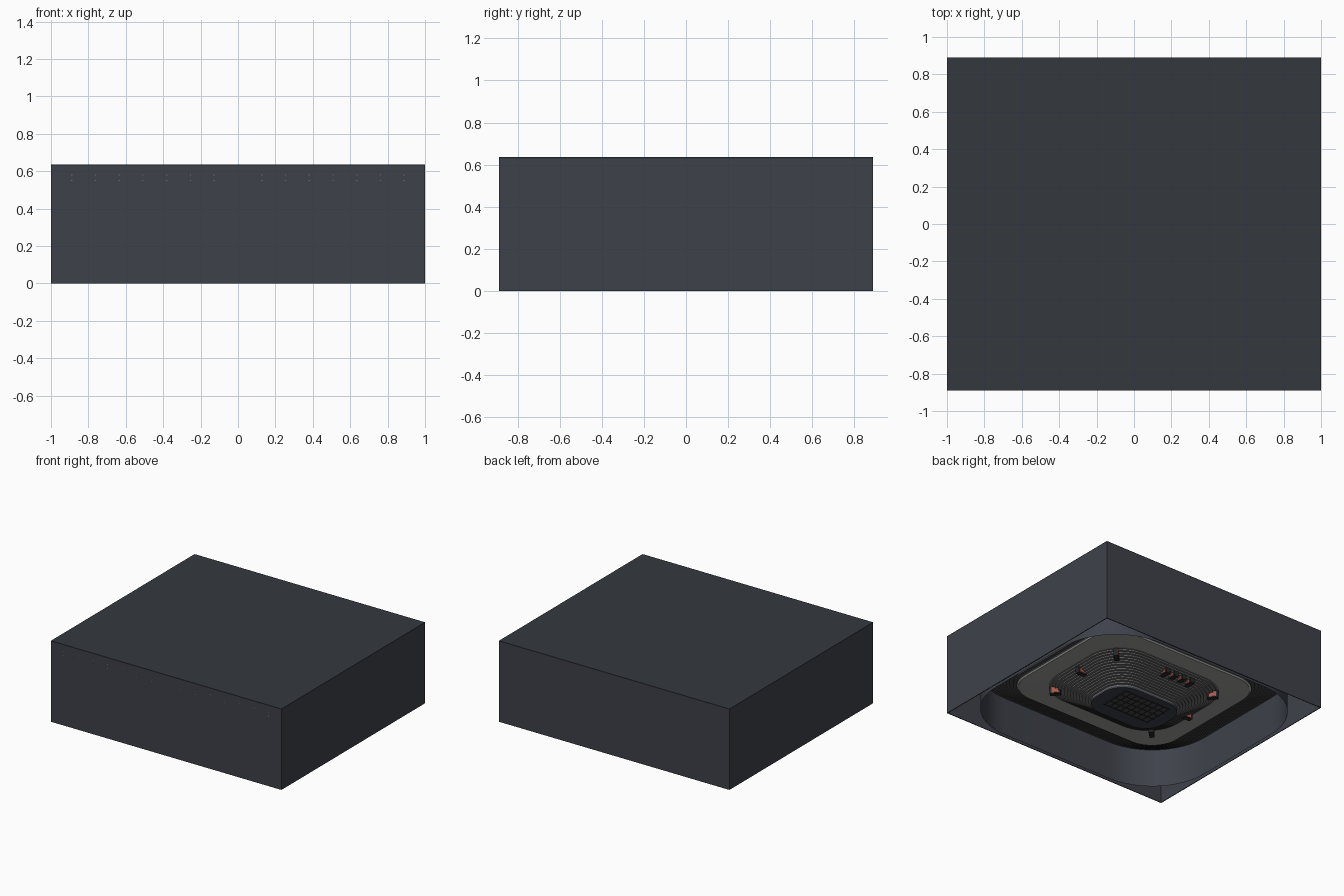
import bpy, bmesh, math
from mathutils import Matrix

if "Cube" in bpy.data.objects:
    bpy.data.objects.remove(bpy.data.objects["Cube"])


def mat(name, r, g, b):
    m = bpy.data.materials.new(name)
    m.diffuse_color = (r, g, b, 1)
    m.use_nodes = True
    m.node_tree.nodes["Principled BSDF"].inputs["Base Color"].default_value = m.diffuse_color
    return m


WALL = mat("wall_grey", 0.048, 0.053, 0.068)
ROOF = mat("roof_grey", 0.034, 0.039, 0.047)
STAND = mat("stand_dark", 0.06, 0.062, 0.066)
SEAT = mat("seat_grey", 0.16, 0.16, 0.16)
CONC = mat("concourse_grey", 0.34, 0.34, 0.33)
DARK = mat("black_trim", 0.02, 0.02, 0.022)
RED = mat("portal_red", 0.40, 0.10, 0.07)
PALE = mat("pale_panel", 0.4, 0.4, 0.42)

# plan outlines: half length, half width, corner radius
HALL = (0.97, 0.86, 0.48)
TIER = (0.71, 0.60, 0.22)
BOWL = (0.56, 0.46, 0.28)
FLOOR = (0.31, 0.21, 0.16)


def mix(p, q, t):
    return tuple(u + (v - u) * t for u, v in zip(p, q))


def finish(bm, name, material):
    me = bpy.data.meshes.new(name)
    bm.to_mesh(me)
    bm.free()
    ob = bpy.data.objects.new(name, me)
    bpy.context.collection.objects.link(ob)
    me.materials.append(material)
    return ob


def boxes(name, items, material):
    """items: (centre, size, rotation about z)"""
    bm = bmesh.new()
    for c, s, rot in items:
        m = Matrix.Translation(c) @ Matrix.Rotation(rot, 4, 'Z') @ Matrix.Diagonal((*s, 1))
        bmesh.ops.create_cube(bm, size=1, matrix=m)
    return finish(bm, name, material)


def outline(plan, n=12):
    """Points of a rounded rectangle."""
    a, b, r = plan
    pts = []
    for q, (sx, sy) in enumerate([(1, 1), (-1, 1), (-1, -1), (1, -1)]):
        for i in range(n + 1):
            t = math.pi / 2 * (q + i / n)
            pts.append((sx * (a - r) + r * math.cos(t), sy * (b - r) + r * math.sin(t)))
    return pts


def ring(name, profile, material, cap=False):
    """Join a list of (plan, height) loops."""
    bm = bmesh.new()
    loops = [[bm.verts.new((x, y, z)) for x, y in outline(p)] for p, z in profile]
    for p, q in zip(loops, loops[1:]):
        for i in range(len(p)):
            j = (i + 1) % len(p)
            bm.faces.new((p[i], p[j], q[j], q[i]))
    if cap:
        bm.faces.new(loops[-1])
    ob = finish(bm, name, material)
    bpy.context.view_layer.objects.active = ob
    ob.select_set(True)
    bpy.ops.object.shade_smooth_by_angle(angle=math.radians(25))
    ob.select_set(False)
    return ob


def steps(p0, z0, p1, z1, n):
    """Stair profile from one outline to another."""
    pts = [(p0, z0)]
    for i in range(1, n + 1):
        p = mix(p0, p1, i / n)
        pts += [(p, pts[-1][1]), (p, z0 + (z1 - z0) * i / n)]
    return pts


# outer building: four thin walls and a roof, open underneath
H, X, Y, T, R = 0.635, 1.0, 0.89, 0.006, 0.008
boxes("outer_walls",
      [((s * (X - T / 2), 0, (H - R) / 2), (T, 2 * Y, H - R), 0) for s in (-1, 1)] +
      [((0, s * (Y - T / 2), (H - R) / 2), (2 * X - 2 * T, T, H - R), 0) for s in (-1, 1)], WALL)
boxes("roof", [((0, 0, H - R / 2), (2 * X, 2 * Y, R), 0)], ROOF)

# inner hall wall, stands and concourse
ring("hall_wall", [(HALL, 0), (HALL, 0.30)], WALL)
ring("upper_stand", steps(HALL, 0.30, TIER, 0.19, 10), STAND)
ring("concourse", [(TIER, 0.19), (mix(TIER, BOWL, 0.06), 0.18), (BOWL, 0.175)], CONC)
ring("lower_bowl", steps(BOWL, 0.175, FLOOR, 0.035, 14), SEAT)
ring("arena_floor", [(FLOOR, 0.035), (FLOOR, 0.02)], WALL, cap=True)

# panel grid on the underside of the floor
grid = [((i * 0.05, 0.03, 0.018), (0.006, 0.24, 0.008), 0) for i in range(-4, 5)]
grid += [((0, 0.03 + j * 0.06, 0.018), (0.42, 0.006, 0.008), 0) for j in range(-2, 3)]
boxes("floor_panel", [((0, 0.03, 0.019), (0.42, 0.24, 0.004), 0)], STAND)
boxes("floor_grid", grid, DARK)

# entrance portals around the top of the lower bowl
spots = [(sx * 0.45, sy * 0.34, math.atan2(sy, sx)) for sx in (-1, 1) for sy in (-1, 1)]
spots += [(s * 0.49, 0, 0 if s > 0 else math.pi) for s in (-1, 1)]
spots += [(0.03 - 0.075 * i, 0.38, math.pi / 2) for i in range(4)]
boxes("portal", [((x, y, 0.165), (0.08, 0.036, 0.10), r) for x, y, r in spots], DARK)
boxes("portal_lining", [((x, y, 0.165), (0.05, 0.04, 0.085), r) for x, y, r in spots], RED)

# roof trusses running front to back, chord ends just showing at the front wall
bars = []
for k in range(-7, 8):
    if k:
        x = k * 0.127
        bars += [((x, -0.001, z), (0.006, 1.779, 0.006), 0) for z in (0.55, 0.58)]
        bars += [((x, j * 0.12, 0.565), (0.004, 0.004, 0.03), 0) for j in range(-7, 8)]
boxes("roof_truss", bars, SEAT)

# hanging scoreboard
boxes("scoreboard", [((0, 0, 0.43), (0.16, 0.12, 0.08), 0)], DARK)
boxes("scoreboard_screen",
      [((0, s * 0.061, 0.43), (0.14, 0.004, 0.06), 0) for s in (-1, 1)] +
      [((s * 0.081, 0, 0.43), (0.004, 0.10, 0.06), 0) for s in (-1, 1)], PALE)
boxes("scoreboard_hanger",
      [((sx * 0.06, sy * 0.04, 0.545), (0.004, 0.004, 0.15), 0) for sx in (-1, 1) for sy in (-1, 1)], DARK)
